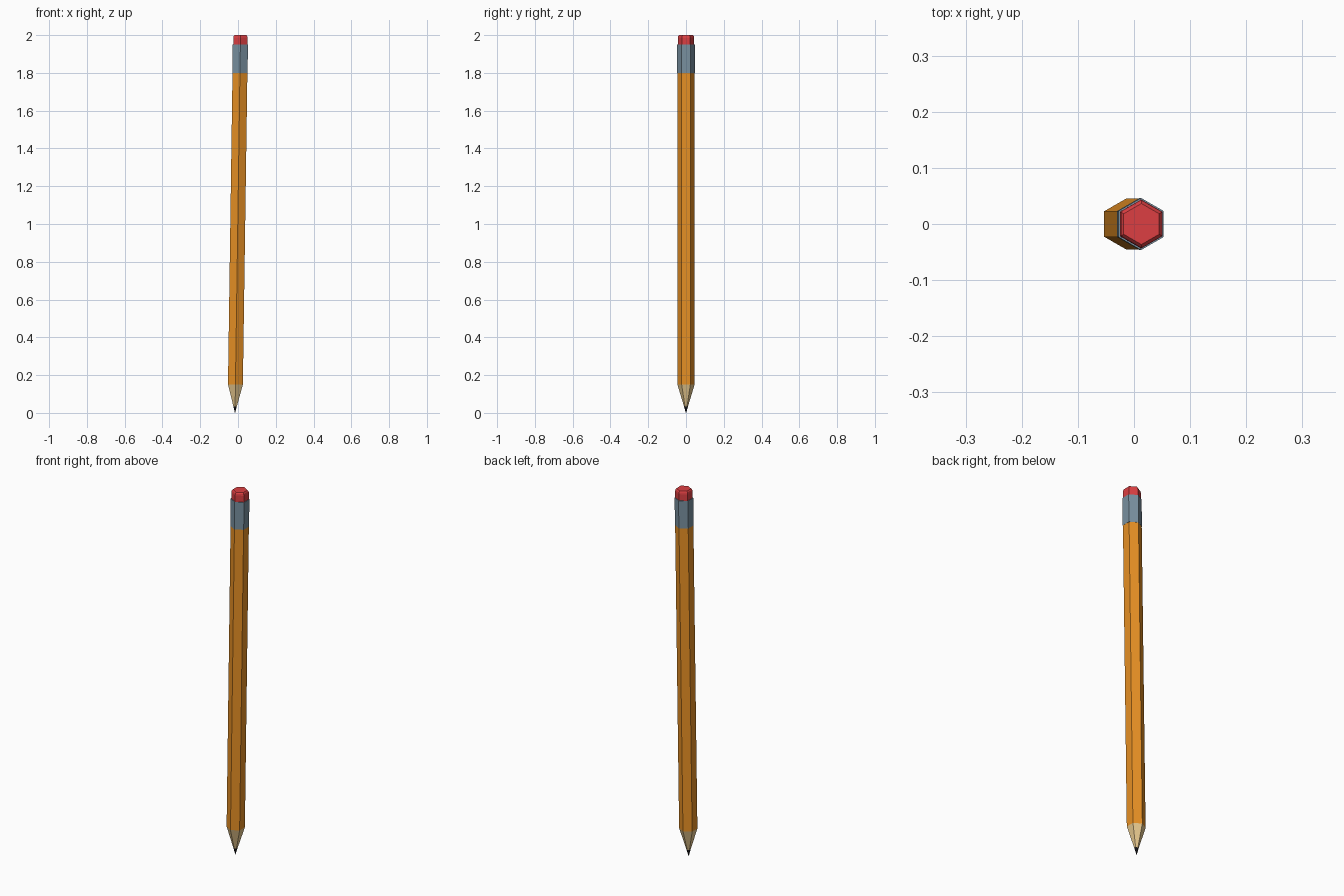
import bpy, bmesh, math
from mathutils import Matrix

if "Cube" in bpy.data.objects:
    bpy.data.objects.remove(bpy.data.objects["Cube"])

# Slight lean of the whole pencil toward +x
TILT = math.atan(0.0145)
LEAN = Matrix.Translation((-0.0158, 0, 0)) @ Matrix.Rotation(TILT, 4, 'Y')


def material(name, rgb):
    m = bpy.data.materials.new(name)
    m.diffuse_color = (*rgb, 1)
    m.use_nodes = True
    m.node_tree.nodes["Principled BSDF"].inputs["Base Color"].default_value = m.diffuse_color
    return m


def hex_part(name, profile, mat):
    """Loft hexagons through (radius, height) pairs and cap both ends."""
    bm = bmesh.new()
    rings = []
    for r, z in profile:
        rings.append([bm.verts.new((r * math.sin(k * math.pi / 3),
                                    r * math.cos(k * math.pi / 3), z))
                      for k in range(6)])
    for a, b in zip(rings, rings[1:]):
        for k in range(6):
            n = (k + 1) % 6
            bm.faces.new((a[k], a[n], b[n], b[k]))
    bm.faces.new(rings[0])
    bm.faces.new(rings[-1])
    bmesh.ops.recalc_face_normals(bm, faces=bm.faces)
    bm.transform(LEAN)
    mesh = bpy.data.meshes.new(name)
    bm.to_mesh(mesh)
    bm.free()
    mesh.materials.append(mat)
    obj = bpy.data.objects.new(name, mesh)
    bpy.context.collection.objects.link(obj)
    return obj


# Sharpened end
hex_part("graphite_tip", [(0.001, 0.0), (0.0107, 0.035)],
         material("graphite", (0.012, 0.012, 0.015)))
hex_part("wood_cone", [(0.0107, 0.035), (0.0455, 0.15)],
         material("bare_wood", (0.8, 0.58, 0.27)))

# Painted shaft
hex_part("shaft", [(0.0455, 0.15), (0.0455, 1.8)],
         material("orange_paint", (0.8, 0.28, 0.018)))

# Metal band and rubber with a chamfered top
hex_part("ferrule", [(0.0465, 1.8), (0.0465, 1.95)],
         material("metal", (0.19, 0.28, 0.35)))
hex_part("eraser", [(0.0435, 1.95), (0.0435, 1.985), (0.0415, 1.994), (0.0365, 2.0)],
         material("red_rubber", (0.72, 0.05, 0.055)))
